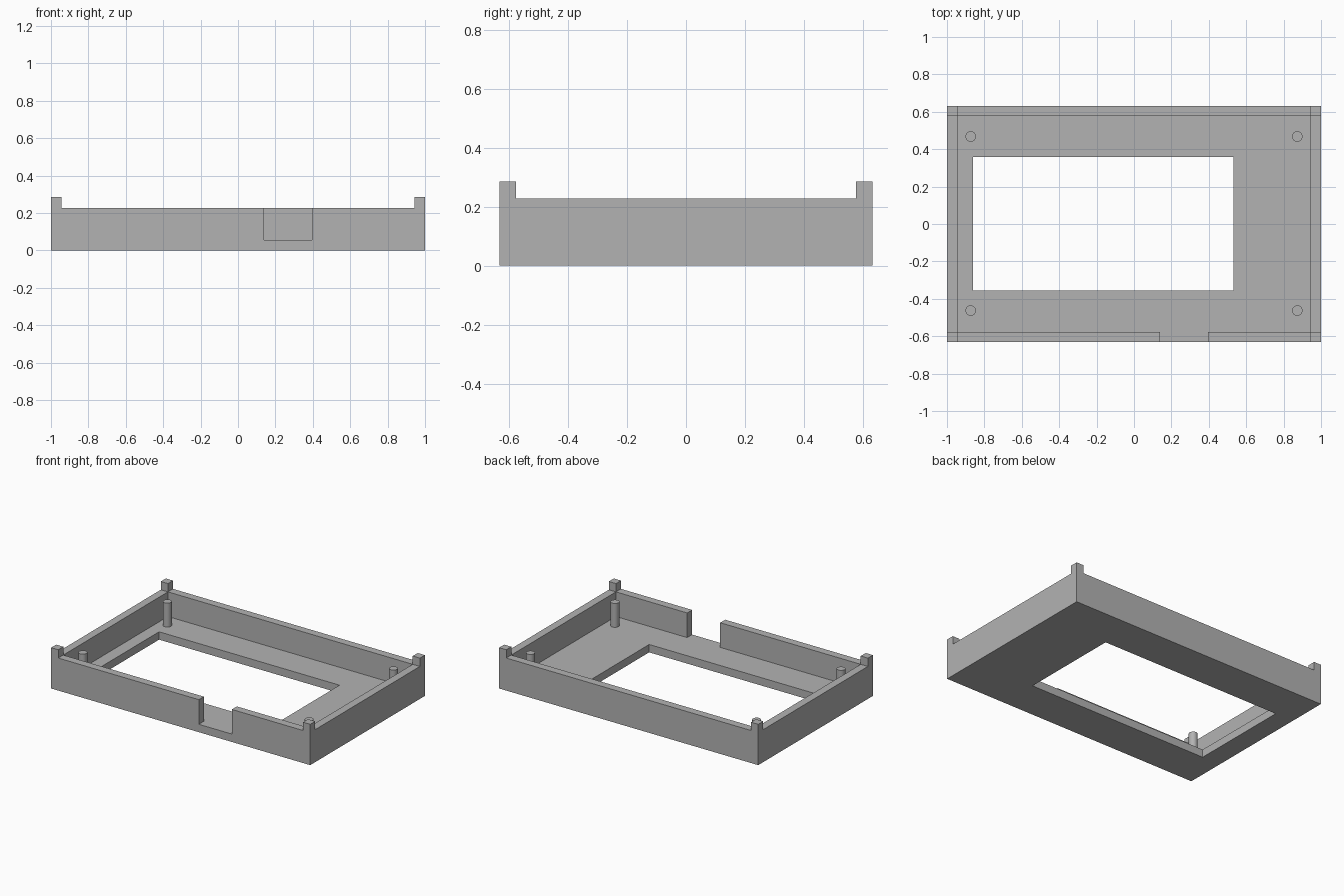
import bpy
import bmesh

default = bpy.data.objects.get("Cube")
if default:
    bpy.data.objects.remove(default, do_unlink=True)

# Overall dimensions
HALF_X, HALF_Y = 1.0, 0.632
WALL = 0.055
FLOOR = 0.055
RIM = 0.227
POST_TOP = 0.285
IN_X, IN_Y = HALF_X - WALL, HALF_Y - WALL

grey = bpy.data.materials.new("plain grey")
grey.use_nodes = True
grey.diffuse_color = (0.45, 0.45, 0.45, 1)
grey.node_tree.nodes["Principled BSDF"].inputs["Base Color"].default_value = grey.diffuse_color


def box(name, x, y, z):
    """Box spanning the given (low, high) ranges."""
    bm = bmesh.new()
    bmesh.ops.create_cube(bm, size=1)
    for v in bm.verts:
        v.co = [r[0] if c < 0 else r[1] for c, r in zip(v.co, (x, y, z))]
    mesh = bpy.data.meshes.new(name)
    bm.to_mesh(mesh)
    bm.free()
    mesh.materials.append(grey)
    obj = bpy.data.objects.new(name, mesh)
    bpy.context.collection.objects.link(obj)
    return obj


def cut(target, x, y, z):
    """Subtract a box from the target."""
    cutter = box("cutter", x, y, z)
    cutter.hide_render = True
    mod = target.modifiers.new("cut", "BOOLEAN")
    mod.operation = "DIFFERENCE"
    mod.solver = "EXACT"
    mod.object = cutter
    bpy.context.view_layer.objects.active = target
    bpy.ops.object.modifier_apply(modifier=mod.name)
    bpy.data.objects.remove(cutter, do_unlink=True)


# Tray with floor, walls and raised corner posts
tray = box("tray", (-HALF_X, HALF_X), (-HALF_Y, HALF_Y), (0, POST_TOP))
cut(tray, (-IN_X, IN_X), (-IN_Y, IN_Y), (FLOOR, 1))        # cavity
cut(tray, (-IN_X, IN_X), (-1, 1), (RIM, 1))                # front and back rims
cut(tray, (-2, 2), (-IN_Y, IN_Y), (RIM, 1))                # side rims
cut(tray, (-0.86, 0.533), (-0.355, 0.358), (-1, 1))        # floor window
cut(tray, (0.14, 0.395), (-1, -IN_Y + 0.02), (FLOOR, 1))   # front wall notch

# Mounting pins at the floor corners
for side, x in (("right", -0.873), ("left", 0.873)):
    for end, y in (("front", -0.463), ("back", 0.468)):
        low, high = FLOOR - 0.01, 0.222
        bpy.ops.mesh.primitive_cylinder_add(
            vertices=32, radius=0.028, depth=high - low,
            location=(x, y, (low + high) / 2))
        pin = bpy.context.object
        pin.name = f"{end}_{side}_pin"
        pin.data.materials.append(grey)
        bpy.ops.object.shade_smooth_by_angle()
